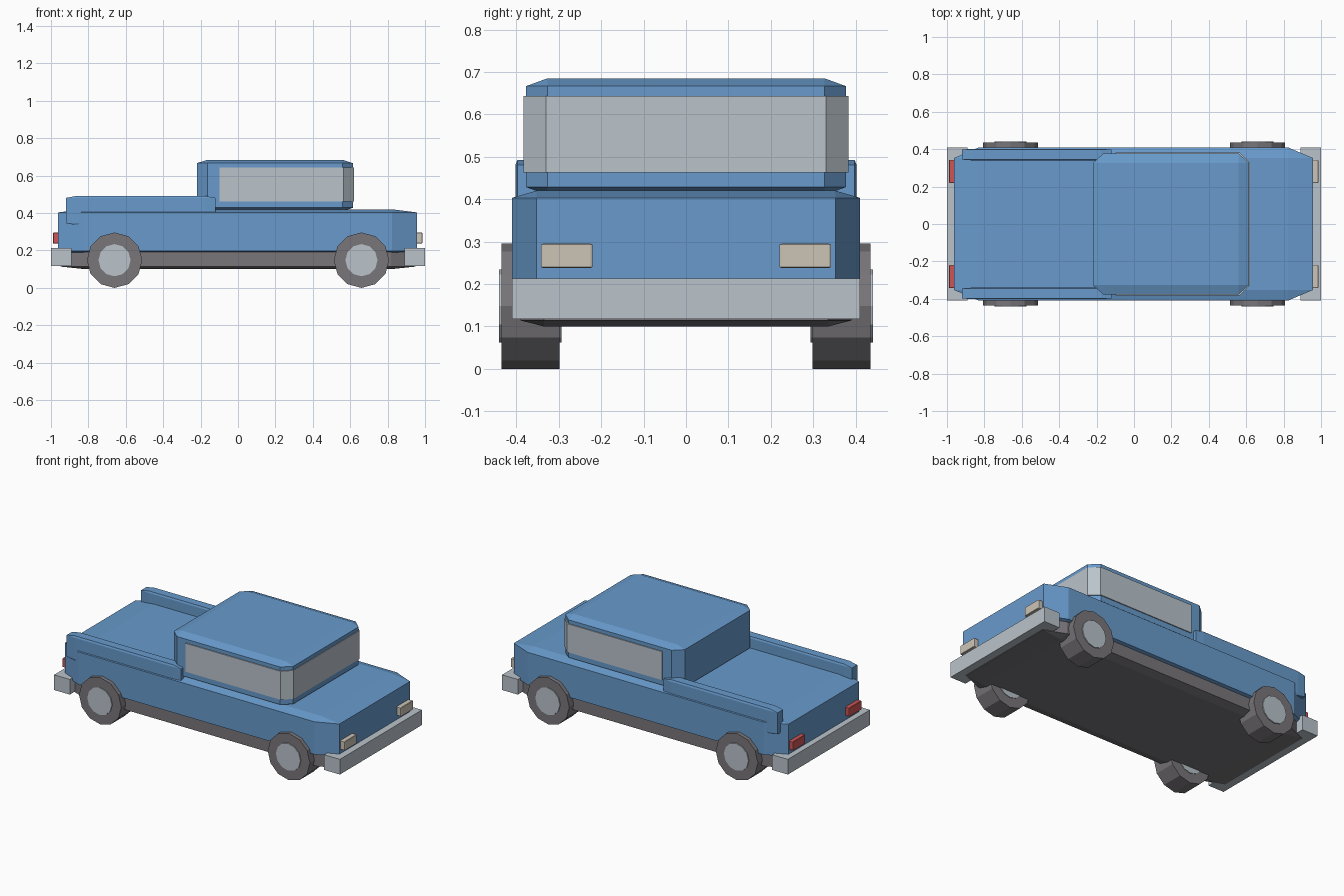
import bpy
import bmesh
from math import pi
from mathutils import Matrix, Vector

cube = bpy.data.objects.get("Cube")
if cube:
    bpy.data.objects.remove(cube, do_unlink=True)


def material(name, rgb):
    mat = bpy.data.materials.new(name)
    mat.use_nodes = True
    colour = (*rgb, 1.0)
    mat.diffuse_color = colour
    mat.node_tree.nodes["Principled BSDF"].inputs["Base Color"].default_value = colour
    return mat


BLUE = material("blue paint", (0.138, 0.323, 0.60))
SILVER = material("silver grey", (0.49, 0.55, 0.60))
DARK = material("dark grey", (0.19, 0.18, 0.195))
CREAM = material("cream lamp", (0.60, 0.55, 0.47))
RED = material("red lamp", (0.60, 0.09, 0.09))


def finish(name, bm, mat):
    bmesh.ops.recalc_face_normals(bm, faces=bm.faces[:])
    mesh = bpy.data.meshes.new(name)
    bm.to_mesh(mesh)
    bm.free()
    mesh.materials.append(mat)
    obj = bpy.data.objects.new(name, mesh)
    bpy.context.collection.objects.link(obj)
    return obj


def box(name, lo, hi, mat, bevel=0.0):
    """Box between two corners; the bevel is a fraction of each side."""
    bm = bmesh.new()
    bmesh.ops.create_cube(bm, size=1)
    if bevel:
        bmesh.ops.bevel(bm, geom=bm.edges[:], offset=bevel, segments=1, affect='EDGES')
    lo, hi = Vector(lo), Vector(hi)
    bmesh.ops.scale(bm, vec=hi - lo, verts=bm.verts[:])
    bmesh.ops.translate(bm, vec=(lo + hi) / 2, verts=bm.verts[:])
    return finish(name, bm, mat)


def prism(name, outline, z0, z1, mat):
    bm = bmesh.new()
    face = bm.faces.new([bm.verts.new((x, y, z0)) for x, y in outline])
    new = bmesh.ops.extrude_face_region(bm, geom=[face])["geom"]
    top = [v for v in new if isinstance(v, bmesh.types.BMVert)]
    bmesh.ops.translate(bm, vec=(0, 0, z1 - z0), verts=top)
    return finish(name, bm, mat)


def disc(name, x, y0, y1, z, radius, mat):
    """Twelve-sided cylinder along y with a corner at the bottom."""
    bm = bmesh.new()
    bmesh.ops.create_cone(bm, cap_ends=True, segments=12, radius1=radius,
                          radius2=radius, depth=abs(y1 - y0))
    place = Matrix.Translation((x, (y0 + y1) / 2, z)) @ Matrix.Rotation(pi / 2, 4, 'X')
    bmesh.ops.transform(bm, matrix=place, verts=bm.verts[:])
    return finish(name, bm, mat)


# Chassis, lower body and cabin
box("chassis", (-0.95, -0.39, 0.10), (0.95, 0.39, 0.30), DARK, 0.07)
box("lower_body", (-0.963, -0.41, 0.18), (0.957, 0.41, 0.42), BLUE, 0.07)
box("cabin", (-0.22, -0.377, 0.41), (0.615, 0.377, 0.685), BLUE, 0.067)

# Window band wrapping round the front of the cabin
half = [(-0.10, 0.383), (0.565, 0.383), (0.619, 0.33)]
prism("window_band", half + [(x, -y) for x, y in reversed(half)], 0.463, 0.643, SILVER)

# Bumpers
for end, sx in (("front", 1), ("rear", -1)):
    box(end + "_bumper", (min(sx * 0.89, sx), -0.41, 0.117),
        (max(sx * 0.89, sx), 0.41, 0.213), SILVER)

for side, sy in (("left", 1), ("right", -1)):
    # Cargo bed rails
    ya, yb = sorted((sy * 0.34, sy * 0.402))
    box("bed_rail_" + side, (-0.92, ya, 0.335), (-0.12, yb, 0.492), BLUE, 0.07)

    # Lamps
    ya, yb = sorted((sy * 0.22, sy * 0.342))
    box("headlamp_" + side, (0.92, ya, 0.238), (0.987, yb, 0.295), CREAM, 0.04)
    box("tail_lamp_" + side, (-0.99, ya, 0.238), (-0.92, yb, 0.295), RED, 0.04)

    # Wheels
    for end, x in (("front", 0.66), ("rear", -0.66)):
        disc(f"{end}_tyre_{side}", x, sy * 0.298, sy * 0.435, 0.148, 0.148, DARK)
        disc(f"{end}_hub_{side}", x, sy * 0.294, sy * 0.441, 0.148, 0.086, SILVER)
